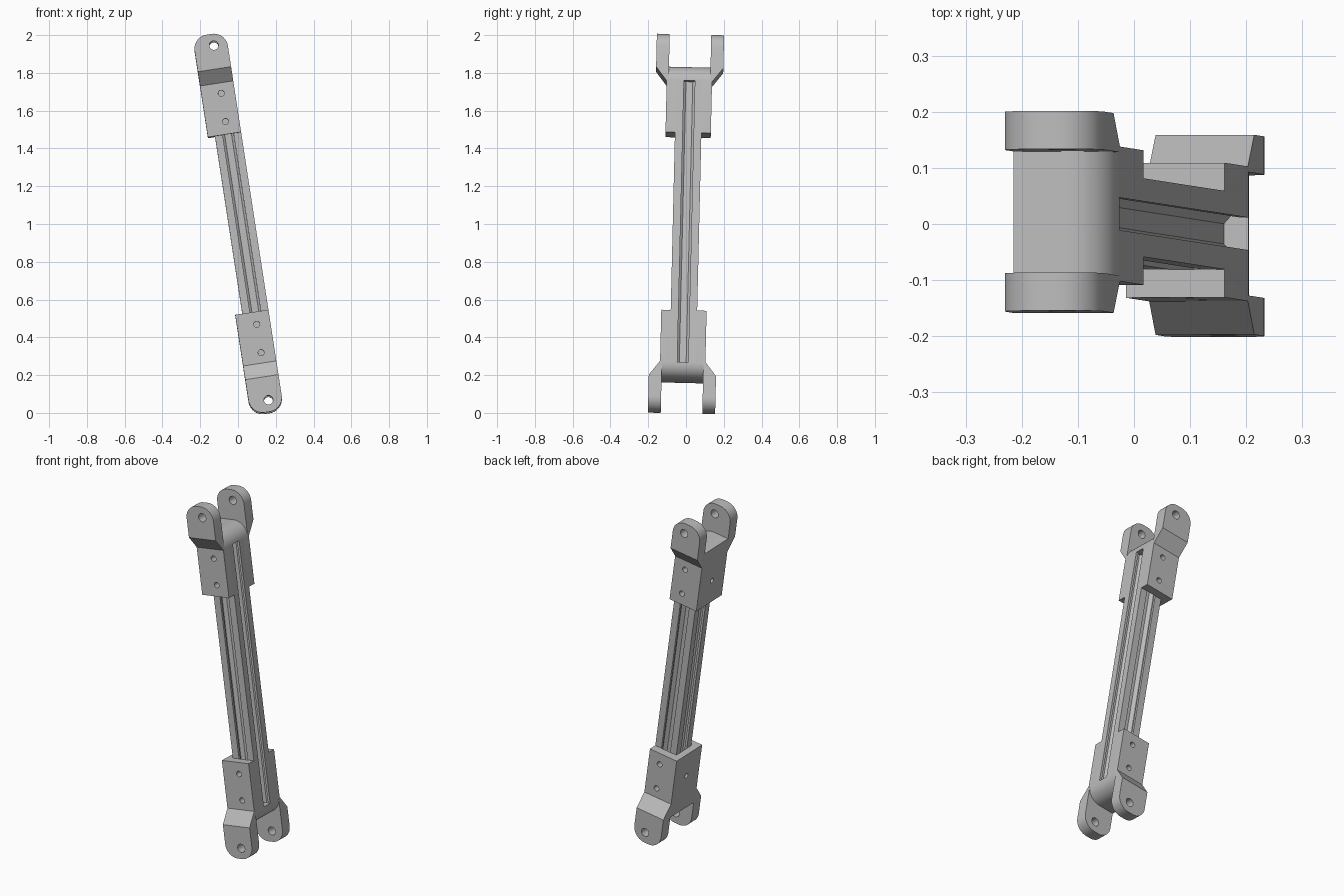
import bpy, bmesh, math
from mathutils import Matrix, Vector

if "Cube" in bpy.data.objects:
    bpy.data.objects.remove(bpy.data.objects["Cube"])

# Material
grey = bpy.data.materials.new("plain grey")
grey.use_nodes = True
colour = (0.5, 0.5, 0.5, 1)
grey.diffuse_color = colour
grey.node_tree.nodes["Principled BSDF"].inputs["Base Color"].default_value = colour

# Link frame: u across, v sideways, s along the leaning link
s_axis = Vector((-0.152, 0.0235, 0.988)).normalized()
v_axis = s_axis.cross(Vector((1, 0, 0))).normalized()
u_axis = v_axis.cross(s_axis)
lean = Matrix((u_axis, v_axis, s_axis)).transposed().to_4x4()
lean.translation = (0, 0, 1)

U0, U1 = -0.088, 0.09      # back and open face of the brackets
UC = 0.02                  # bar and hole centre line
BAR = 0.07                 # half width of the bar
END, BRIDGE, TIP = 0.755, 0.838, 1.012


def make(name, bm):
    bmesh.ops.recalc_face_normals(bm, faces=bm.faces)
    mesh = bpy.data.meshes.new(name)
    bm.to_mesh(mesh)
    bm.free()
    mesh.materials.append(grey)
    obj = bpy.data.objects.new(name, mesh)
    bpy.context.collection.objects.link(obj)
    return obj


def prism(points, step, bevel=None):
    """Extrude a closed 3D outline along step, optionally rounding chosen edges."""
    bm = bmesh.new()
    face = bm.faces.new([bm.verts.new(p) for p in points])
    out = bmesh.ops.extrude_face_region(bm, geom=[face], use_keep_orig=True)
    moved = [g for g in out["geom"] if isinstance(g, bmesh.types.BMVert)]
    bmesh.ops.translate(bm, verts=moved, vec=step)
    bmesh.ops.recalc_face_normals(bm, faces=bm.faces)
    if bevel:
        rule, radius = bevel
        bmesh.ops.bevel(bm, geom=[e for e in bm.edges if rule(e)], offset=radius,
                        segments=10, profile=0.5, affect='EDGES')
    return bm


def rod(centre, radius, length, axis):
    bm = bmesh.new()
    turn = Matrix.Rotation(math.pi / 2, 4, axis)
    bmesh.ops.create_cone(bm, cap_ends=True, segments=24, radius1=radius, radius2=radius,
                          depth=length, matrix=Matrix.Translation(centre) @ turn)
    return bm


def combine(obj, tools, operation):
    for tool in tools:
        tool.hide_render = True
        mod = obj.modifiers.new(operation, 'BOOLEAN')
        mod.operation, mod.object, mod.solver = operation, tool, 'EXACT'
    bpy.context.view_layer.update()
    graph = bpy.context.evaluated_depsgraph_get()
    mesh = bpy.data.meshes.new_from_object(obj.evaluated_get(graph))
    obj.modifiers.clear()
    obj.data = mesh
    for tool in tools:
        bpy.data.objects.remove(tool)


def tip_edge(e):
    a, b = (v.co for v in e.verts)
    return min(a.z, b.z) > TIP - 0.001 and abs(a.x - b.x) < 0.001


# Cheeks that flare out into fork prongs
def cheek(side):
    outline = [(BAR, 0.476), (0.12, 0.476), (0.12, 0.75), (0.178, 0.825),
               (0.178, TIP), (0.11, TIP), (0.11, END), (BAR, END)]
    return make("cheek", prism([(U0, side * v, s) for v, s in outline],
                               (U1 - U0, 0, 0), (tip_edge, 0.075)))


# Bridge between the prongs, rounded towards the open face
def bridge():
    r = BRIDGE - END
    arc = [math.pi / 2 * (1 - i / 10) for i in range(11)]
    outline = [(U0, END), (U0, BRIDGE)]
    outline += [(U1 - r + r * math.cos(a), END + r * math.sin(a)) for a in arc]
    return make("bridge", prism([(u, -0.115, s) for u, s in outline], (0, 0.23, 0)))


def back_wall():
    v = BAR + 0.01
    outline = [(U0, -v, 0.476), (U0, v, 0.476), (UC - BAR, v, 0.476), (UC - BAR, -v, 0.476)]
    return make("back_wall", prism(outline, (0, 0, END - 0.476 + 0.01)))


def bracket(name):
    body = cheek(1)
    body.name = name
    combine(body, [cheek(-1), bridge(), back_wall()], 'UNION')
    holes = [rod((UC - 0.003, 0, s), r, 0.6, 'X')
             for s, r in ((0.543, 0.016), (0.695, 0.016), (0.95, 0.024))]
    holes.append(rod((U0, 0, 0.62), 0.014, 0.15, 'Y'))
    combine(body, [make("hole_cutter", h) for h in holes], 'DIFFERENCE')
    return body


top_bracket = bracket("top_bracket")
bottom_bracket = bracket("bottom_bracket")
bottom_bracket.data.transform(Matrix.Rotation(math.pi, 4, 'X'))

# Slotted bar: one side of the section turned four times
quarter = [(-BAR, BAR), (-0.029, BAR), (-0.029, 0.056), (-0.036, 0.056), (-0.036, 0.042),
           (-0.018, 0.026), (0.018, 0.026), (0.036, 0.042), (0.036, 0.056),
           (0.029, 0.056), (0.029, BAR)]
section = []
for k in range(4):
    turn = Matrix.Rotation(-k * math.pi / 2, 2)
    section += [turn @ Vector(p) for p in quarter]
bar = make("slotted_bar", prism([(UC + p.x, p.y, -END) for p in section], (0, 0, 2 * END)))

# Lean everything and shade
for obj in (top_bracket, bottom_bracket, bar):
    obj.data.transform(lean)
    bpy.ops.object.select_all(action='DESELECT')
    obj.select_set(True)
    bpy.context.view_layer.objects.active = obj
    bpy.ops.object.shade_smooth_by_angle(angle=math.radians(30))
